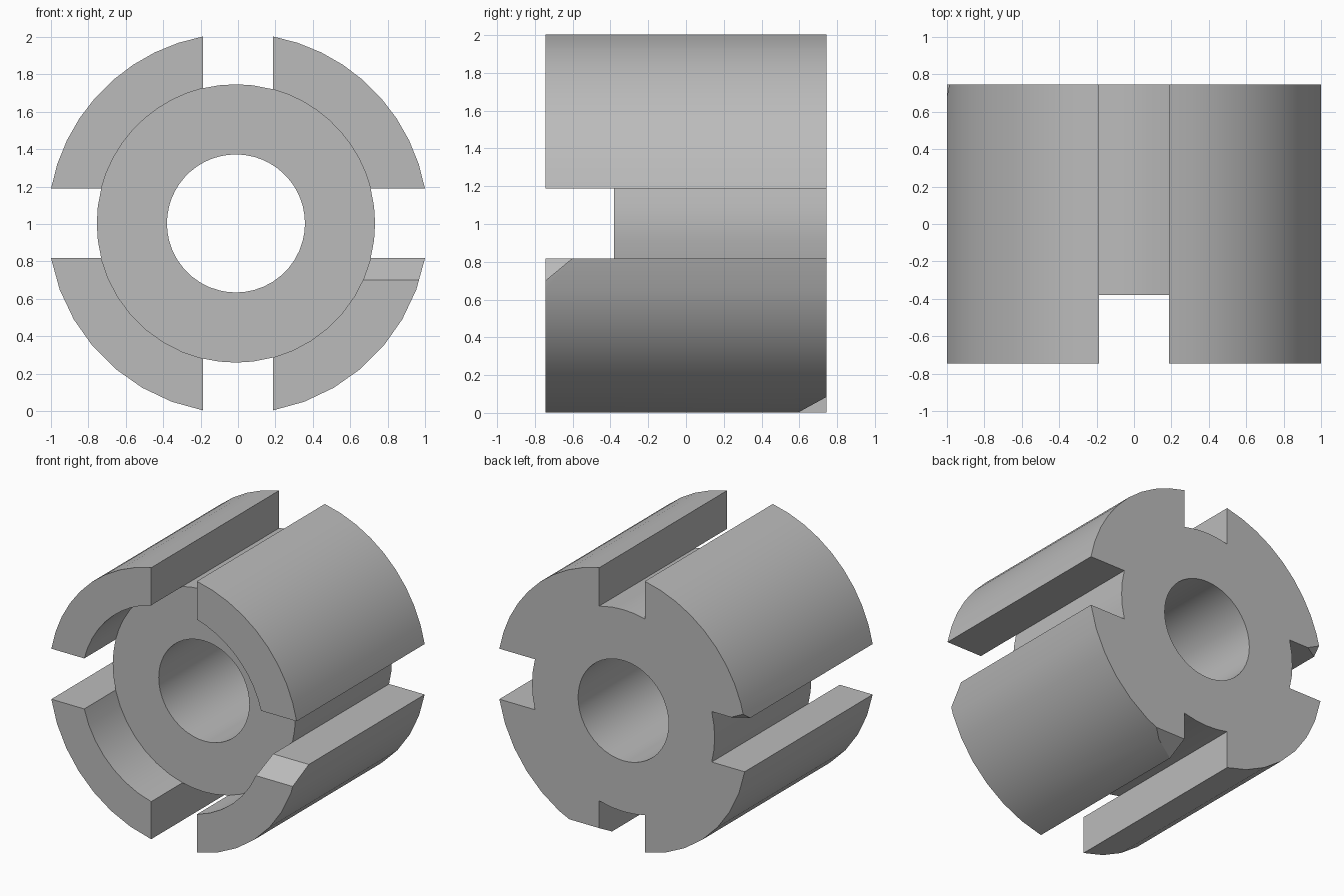
import bpy, bmesh
from math import sin, cos, atan2, sqrt, radians
from mathutils import Vector

if "Cube" in bpy.data.objects:
    bpy.data.objects.remove(bpy.data.objects["Cube"])

CZ = 1.003                      # axis height
OFF = -0.011                    # hub is slightly off centre
OUTER, HUB, BORE = 1.017, 0.744, 0.369
SLOT = 0.186                    # half width of each slot
FRONT, STEP, BACK = -0.745, -0.38, 0.745

grey = bpy.data.materials.new("plain_grey")
grey.use_nodes = True
colour = (0.5, 0.5, 0.5, 1)
grey.diffuse_color = colour
grey.node_tree.nodes["Principled BSDF"].inputs["Base Color"].default_value = colour

bm = bmesh.new()


def point(cx, r, a):
    return bm.verts.new((cx + r * cos(a), BACK, CZ + r * sin(a)))


def arc_angles(cx, r, sx, sz, n):
    """Angles along a circle from the side slot to the top or bottom slot."""
    start = atan2(sz * SLOT, sx * sqrt(r * r - SLOT * SLOT))
    lx = sx * SLOT - cx
    end = atan2(sz * sqrt(r * r - lx * lx), lx)
    return [start + (end - start) * i / n for i in range(n + 1)]


def extrude(faces, y, keep):
    """Extrude a flat region to depth y, optionally keeping its base."""
    res = bmesh.ops.extrude_face_region(bm, geom=faces, use_keep_orig=keep)["geom"]
    for v in res:
        if isinstance(v, bmesh.types.BMVert):
            v.co.y = y


def is_jaw_cap(f):
    c = f.calc_center_median()
    flat = all(abs(v.co.y - STEP) < 0.001 for v in f.verts)
    return flat and Vector((c.x - OFF, c.z - CZ)).length > HUB


def chamfer(sx, sz, co, no):
    """Slice one corner off the jaw in the given quadrant."""
    geom = set()
    for f in bm.faces:
        c = f.calc_center_median()
        if sx * c.x > SLOT - 0.01 and sz * (c.z - CZ) > SLOT - 0.01:
            geom.add(f)
            geom.update(f.edges)
            geom.update(f.verts)
    bmesh.ops.bisect_plane(bm, geom=list(geom), plane_co=Vector(co),
                           plane_no=Vector(no), clear_outer=True)
    rim = [e for e in bm.edges if e.is_boundary]
    bmesh.ops.holes_fill(bm, edges=rim, sides=0)


# flat jaw sections, one for each quadrant
hub_angles = []
for sx, sz in ((1, 1), (-1, 1), (-1, -1), (1, -1)):
    n = 9 if sz > 0 else 7
    inner = arc_angles(OFF, HUB, sx, sz, n)
    outer = arc_angles(0, OUTER, sx, sz, n)
    hub_angles += inner
    for i in range(n):
        bm.faces.new([point(OFF, HUB, inner[i]), point(0, OUTER, outer[i]),
                      point(0, OUTER, outer[i + 1]), point(OFF, HUB, inner[i + 1])])

# extra steps where the hub crosses the slots
full = radians(360)
for k in range(4):
    hub_angles += [k * full / 4 + radians(d) for d in (-7, 0, 7)]
hub_angles = sorted(a % full for a in hub_angles)

# flat hub ring
for a, b in zip(hub_angles, hub_angles[1:] + hub_angles[:1]):
    bm.faces.new([point(OFF, BORE, a), point(OFF, HUB, a),
                  point(OFF, HUB, b), point(OFF, BORE, b)])
bmesh.ops.remove_doubles(bm, verts=bm.verts, dist=0.0005)

# rear body first, then the jaws grow forward past the hub
extrude(list(bm.faces), STEP, True)
extrude([f for f in bm.faces if is_jaw_cap(f)], FRONT, False)
bmesh.ops.recalc_face_normals(bm, faces=bm.faces)

# clipped corners
chamfer(1, -1, (0, -0.6, 0.82), (0, -0.12, 0.145))
chamfer(1, -1, (0, 0.59, 0.0), (0, 0.085, -0.155))
chamfer(-1, 1, (-1, 0.68, 1.19), (-0.03, 0.05, -0.06))
bmesh.ops.recalc_face_normals(bm, faces=bm.faces)

mesh = bpy.data.meshes.new("slotted_coupling")
bm.to_mesh(mesh)
bm.free()
mesh.materials.append(grey)
body = bpy.data.objects.new("slotted_coupling", mesh)
bpy.context.collection.objects.link(body)
bpy.ops.object.select_all(action='DESELECT')
body.select_set(True)
bpy.context.view_layer.objects.active = body
bpy.ops.object.shade_smooth_by_angle(angle=radians(30))
